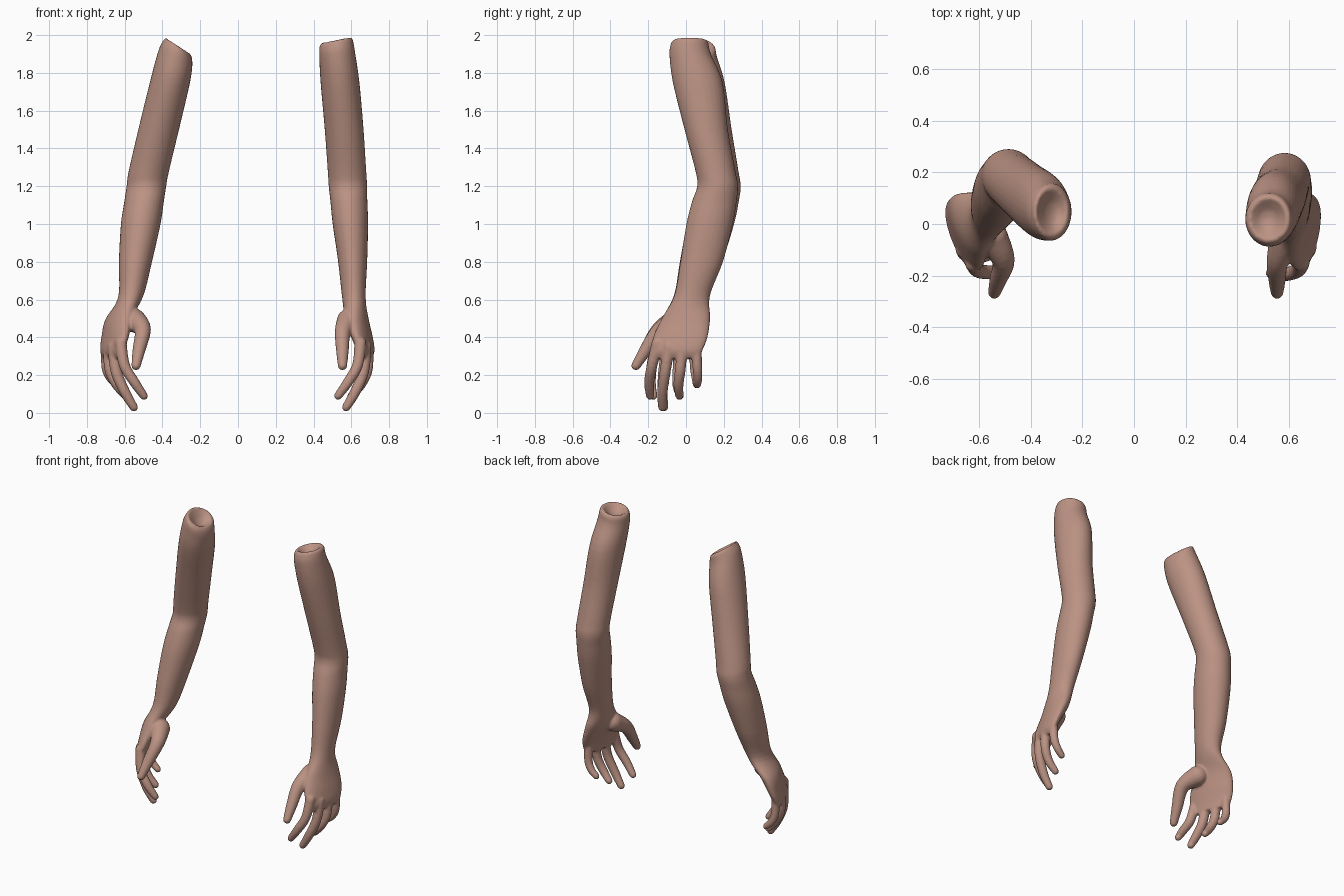
import bpy, bmesh, math
from mathutils import Vector, Matrix

cube = bpy.data.objects.get("Cube")
if cube:
    bpy.data.objects.remove(cube, do_unlink=True)

SEGMENTS = 28
WRIST = Vector((-0.613, 0, 0))
TURN = math.radians(10)

skin = bpy.data.materials.new("skin")
skin.use_nodes = True
skin.diffuse_color = (0.50, 0.29, 0.23, 1)
skin.node_tree.nodes["Principled BSDF"].inputs["Base Color"].default_value = skin.diffuse_color


def smooth_rows(rows, steps=5):
    """Catmull-Rom interpolation through rows of numbers."""
    out = []
    last = len(rows) - 1
    for i in range(last):
        quad = [rows[max(0, min(last, i + k))] for k in (-1, 0, 1, 2)]
        for s in range(steps):
            t = s / steps
            out.append([0.5 * (2 * b + (c - a) * t + (2*a - 5*b + 4*c - d) * t**2
                               + (3*b - a - 3*c + d) * t**3)
                        for a, b, c, d in zip(*quad)])
    return out + [list(rows[-1])]


def loft(bm, rings):
    """Skin a closed surface over rings of points."""
    loops = [[bm.verts.new(p) for p in ring] for ring in rings]
    for low, high in zip(loops, loops[1:]):
        for i in range(len(low)):
            j = (i + 1) % len(low)
            bm.faces.new((low[i], low[j], high[j], high[i]))
    bm.faces.new(loops[0][::-1])
    bm.faces.new(loops[-1])


def section(z, cx, cy, rx, ry, yaw, slope, grow=1, lift=0):
    """Oval cross-section, tilted by slope along x."""
    ring = []
    for i in range(SEGMENTS):
        a = math.tau * i / SEGMENTS
        u, v = rx * grow * math.cos(a), ry * grow * math.sin(a)
        x = u * math.cos(yaw) - v * math.sin(yaw)
        y = u * math.sin(yaw) + v * math.cos(yaw)
        ring.append(Vector((cx + x, cy + y, z + slope * x + lift)))
    return ring


def tube(bm, path):
    """Round-ended tapering tube through rows of x, y, z, radius."""
    rows = smooth_rows(path)
    points = [Vector(r[:3]) for r in rows]
    rings = []

    def ring(centre, axis, radius):
        turn = axis.to_track_quat("Z", "Y")
        rings.append([centre + turn @ Vector((radius * math.cos(math.tau * i / 16),
                                              radius * math.sin(math.tau * i / 16), 0))
                      for i in range(16)])

    for i, point in enumerate(points):
        axis = (points[min(i + 1, len(points) - 1)] - points[max(i - 1, 0)]).normalized()
        r = rows[i][3]
        if i == 0:
            for a in (75, 50, 25):
                a = math.radians(a)
                ring(point - axis * r * math.sin(a), axis, r * math.cos(a))
        ring(point, axis, r)
    for a in (25, 50, 75):
        a = math.radians(a)
        ring(point + axis * r * math.sin(a), axis, r * math.cos(a))
    loft(bm, rings)


# Palm sections from knuckles to heel: z, x, y, thickness, width, yaw, slope
palm = [(0.29, 0.675, -0.05, 0.024, 0.12, -0.22, 0),
        (0.33, 0.675, -0.047, 0.038, 0.138, -0.22, 0),
        (0.40, 0.657, -0.03, 0.048, 0.148, -0.22, 0),
        (0.50, 0.628, 0.0, 0.06, 0.13, -0.18, 0)]

# Finger paths: x, y, z, radius
fingers = [
    [(0.648, -0.15, 0.37, 0.032), (0.632, -0.18, 0.25, 0.029),
     (0.58, -0.195, 0.16, 0.027), (0.53, -0.19, 0.09, 0.022)],
    [(0.675, -0.09, 0.35, 0.032), (0.665, -0.11, 0.22, 0.030),
     (0.62, -0.125, 0.11, 0.028), (0.573, -0.125, 0.03, 0.023)],
    [(0.688, -0.02, 0.34, 0.031), (0.685, -0.03, 0.23, 0.029),
     (0.65, -0.04, 0.15, 0.027), (0.60, -0.035, 0.09, 0.022)],
    [(0.692, 0.055, 0.34, 0.028), (0.688, 0.06, 0.24, 0.026),
     (0.665, 0.063, 0.185, 0.024), (0.63, 0.06, 0.15, 0.021)],
]

# Arm sections from wrist to shoulder: z, x, y, half width, half depth, yaw, slope
left_sections = [
    (0.62, 0.613, 0.032, 0.063, 0.095, 0, 0), (0.8, 0.607, 0.083, 0.077, 0.113, 0, 0),
    (1.0, 0.595, 0.125, 0.094, 0.123, 0, 0), (1.12, 0.587, 0.15, 0.098, 0.118, 0, 0),
    (1.2, 0.582, 0.167, 0.102, 0.108, 0, 0), (1.28, 0.577, 0.156, 0.102, 0.106, 0, 0),
    (1.5, 0.562, 0.107, 0.103, 0.115, 0, 0), (1.75, 0.54, 0.062, 0.103, 0.132, 0, 0),
    (1.9, 0.525, 0.022, 0.095, 0.11, 0, 0.1), (1.955, 0.52, 0.02, 0.089, 0.1, 0, 0.2)]
right_sections = [
    (0.62, -0.567, 0.03, 0.066, 0.095, 0, 0), (0.8, -0.543, 0.08, 0.088, 0.113, 0, 0),
    (1.0, -0.515, 0.13, 0.105, 0.125, 0, 0), (1.12, -0.497, 0.16, 0.105, 0.12, 0, 0),
    (1.2, -0.485, 0.18, 0.105, 0.11, 0, 0), (1.28, -0.472, 0.17, 0.107, 0.108, 0, 0),
    (1.5, -0.42, 0.125, 0.108, 0.117, 0, 0), (1.75, -0.36, 0.075, 0.102, 0.13, 0, -0.2),
    (1.88, -0.33, 0.05, 0.088, 0.115, 0, -0.55), (1.925, -0.318, 0.047, 0.075, 0.11, 0, -0.65)]
left_thumb = [(0.585, -0.05, 0.49, 0.062), (0.555, -0.145, 0.43, 0.043),
              (0.553, -0.215, 0.33, 0.034), (0.553, -0.265, 0.25, 0.025)]
right_thumb = [(-0.55, -0.05, 0.49, 0.064), (-0.505, -0.14, 0.44, 0.045),
               (-0.525, -0.215, 0.33, 0.034), (-0.54, -0.265, 0.25, 0.025)]


def mirrored(x, y):
    """Carry a left-hand position over to the right hand."""
    spun = Matrix.Rotation(TURN, 3, "Z") @ (Vector((-x, y, 0)) - WRIST) + WRIST
    return spun.x, spun.y


def build_arm(name, sections, thumb, right):
    bm = bmesh.new()
    hand, digits = palm, fingers
    if right:
        hand = [(z, *mirrored(x, y), a, b, TURN - yaw, s) for z, x, y, a, b, yaw, s in palm]
        digits = [[(*mirrored(x, y), z, r) for x, y, z, r in path] for path in fingers]

    # Palm, forearm and upper arm, closed by a shallow dished end
    rings = [section(*row) for row in smooth_rows(hand + sections)]
    for grow, lift in ((0.93, 0.014), (0.8, 0.02), (0.6, 0.004), (0.35, -0.015), (0.1, -0.022)):
        rings.append(section(*sections[-1], grow, lift))
    loft(bm, rings)

    # Thumb and fingers
    for path in digits + [thumb]:
        tube(bm, path)
    bmesh.ops.recalc_face_normals(bm, faces=bm.faces)

    mesh = bpy.data.meshes.new(name)
    bm.to_mesh(mesh)
    bm.free()
    mesh.materials.append(skin)
    obj = bpy.data.objects.new(name, mesh)
    bpy.context.collection.objects.link(obj)

    # Blend the parts into one skin
    remesh = obj.modifiers.new("blend", "REMESH")
    remesh.mode = "VOXEL"
    remesh.voxel_size = 0.007
    remesh.use_smooth_shade = True
    relax = obj.modifiers.new("relax", "SMOOTH")
    relax.factor = 0.5
    relax.iterations = 6
    for face in mesh.polygons:
        face.use_smooth = True


build_arm("left_arm", left_sections, left_thumb, False)
build_arm("right_arm", right_sections, right_thumb, True)
